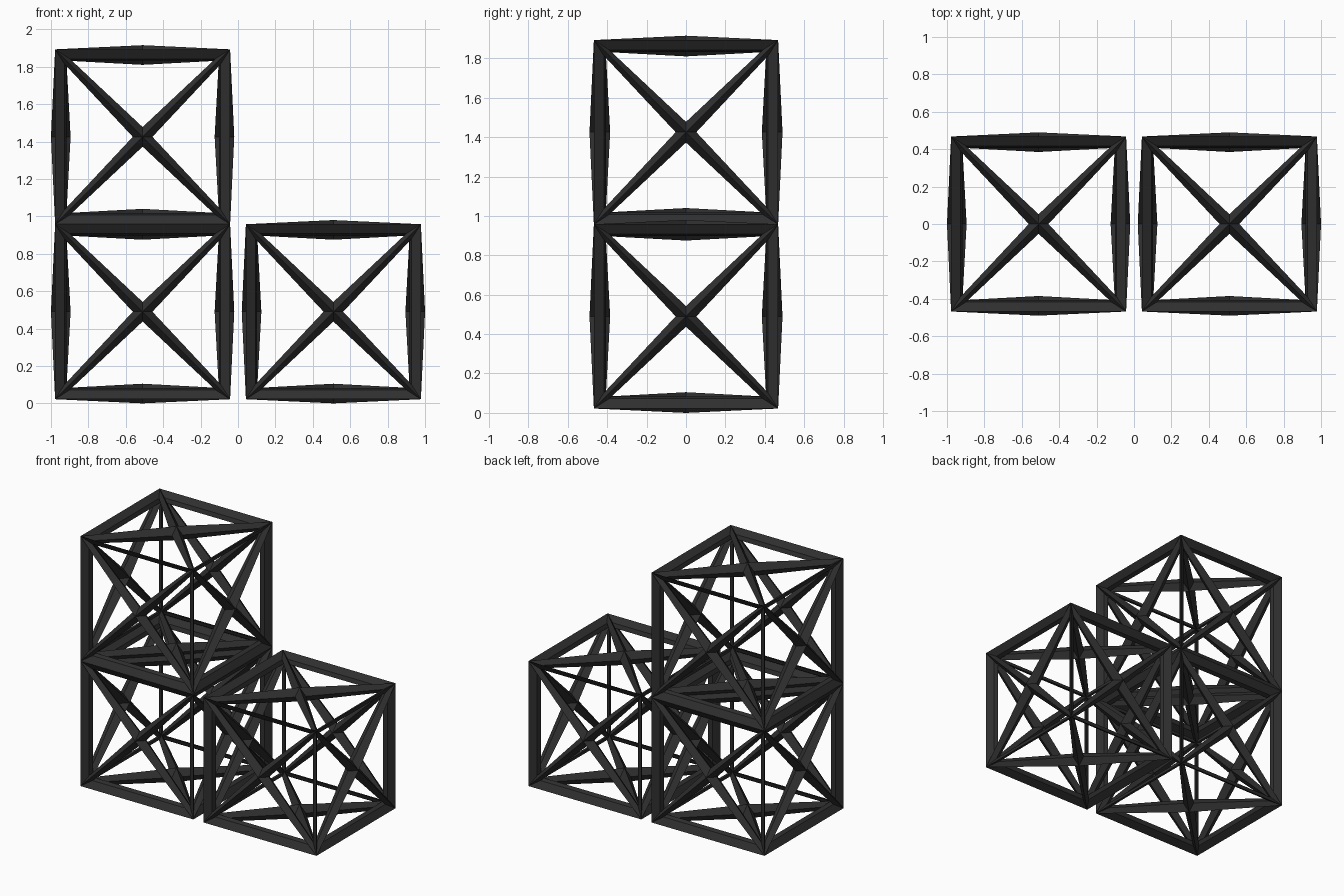
import bpy, bmesh

if "Cube" in bpy.data.objects:
    bpy.data.objects.remove(bpy.data.objects["Cube"])

HALF = 0.4375      # half edge of each cage's centre line
THICK = 0.105      # strut thickness

dark = bpy.data.materials.new("dark_grey")
dark.diffuse_color = (0.028, 0.028, 0.028, 1)
dark.use_nodes = True
dark.node_tree.nodes["Principled BSDF"].inputs["Base Color"].default_value = dark.diffuse_color


def cage(name, x, z):
    # Cube with crossed faces, turned into flat-sided struts
    bm = bmesh.new()
    bmesh.ops.create_cube(bm, size=HALF * 2)
    bmesh.ops.poke(bm, faces=bm.faces[:])
    bm.normal_update()
    mesh = bpy.data.meshes.new(name)
    bm.to_mesh(mesh)
    bm.free()
    mesh.materials.append(dark)
    ob = bpy.data.objects.new(name, mesh)
    ob.location = (x, 0, z)
    bpy.context.collection.objects.link(ob)
    # Uneven offset keeps corners slim and face centres bulging
    mod = ob.modifiers.new("struts", 'WIREFRAME')
    mod.thickness = THICK
    mod.offset = 0
    mod.use_even_offset = False
    mod.use_relative_offset = False
    mod.use_replace = True
    return ob


base = HALF + THICK / 2
# Two stacked cages on the left, one on the right
cage("lower_left_cage", -0.51, base)
cage("right_cage", 0.51, base)
cage("upper_left_cage", -0.51, base + 0.935)
